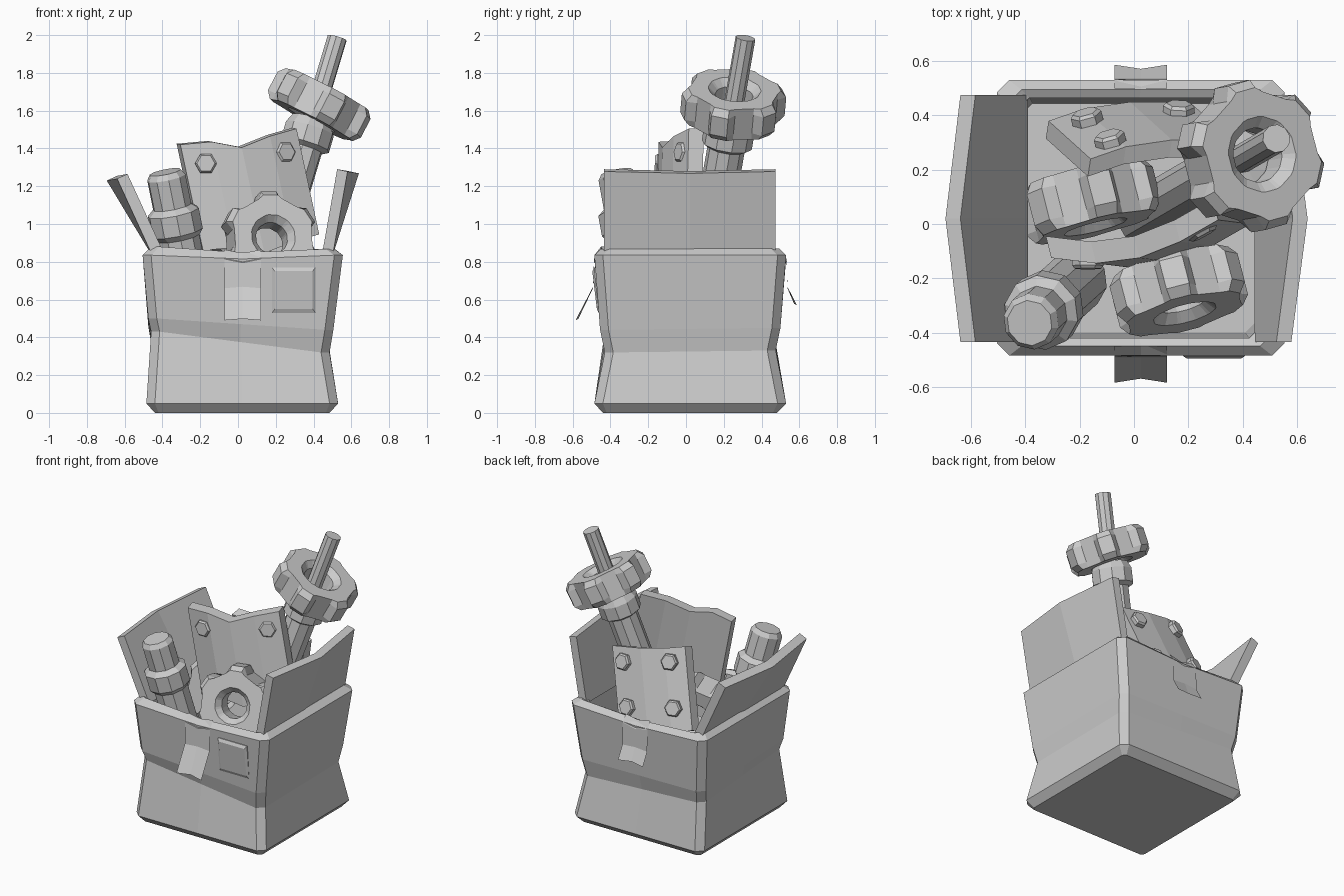
import bpy, bmesh, math
from mathutils import Vector, Matrix

if "Cube" in bpy.data.objects:
    bpy.data.objects.remove(bpy.data.objects["Cube"])


def make(name, verts, faces, matrix=None):
    me = bpy.data.meshes.new(name)
    bm = bmesh.new()
    vs = [bm.verts.new(v) for v in verts]
    for f in faces:
        bm.faces.new([vs[i] for i in f])
    bmesh.ops.recalc_face_normals(bm, faces=bm.faces)
    bm.to_mesh(me)
    bm.free()
    ob = bpy.data.objects.new(name, me)
    bpy.context.collection.objects.link(ob)
    if matrix:
        ob.matrix_world = matrix
    return ob


def loft(name, rings, matrix=None, caps=True, closed=False):
    """Skin a list of equal-length closed rings."""
    n = len(rings[0])
    verts = [v for r in rings for v in r]
    faces = []
    for a in range(len(rings) if closed else len(rings) - 1):
        b = (a + 1) % len(rings)
        for i in range(n):
            j = (i + 1) % n
            faces.append((a * n + i, a * n + j, b * n + j, b * n + i))
    if caps and not closed:
        faces.append(range(n))
        faces.append(range(len(verts) - n, len(verts)))
    return make(name, verts, faces, matrix)


def frame(origin, axis, spin=0):
    q = Vector(axis).to_track_quat('Z', 'Y')
    return Matrix.Translation(origin) @ q.to_matrix().to_4x4() @ Matrix.Rotation(spin, 4, 'Z')


def lathe(name, profile, origin, axis, sides):
    ang = [2 * math.pi * i / sides for i in range(sides)]
    rings = [[(r * math.cos(a), r * math.sin(a), z) for a in ang] for r, z in profile]
    return loft(name, rings, frame(origin, axis))


def gear(name, origin, axis, R, h, hole, spin=0.0, teeth=6):
    tooth = ((-.29, .83), (-.16, 1), (.16, 1), (.29, .83))
    pts = [(2 * math.pi * (t + a) / teeth, r) for t in range(teeth) for a, r in tooth]

    def outer(limit, z):  # limit cuts the tips back, giving chamfered teeth
        return [(min(r, limit) * R * math.cos(a), min(r, limit) * R * math.sin(a), z) for a, r in pts]

    def inner(rad, z):
        return [(rad * math.cos(a), rad * math.sin(a), z) for a, r in pts]
    rings = [inner(hole * .72, -h * .6), inner(hole, -h), outer(.89, -h), outer(1, -h * .6),
             outer(1, h * .6), outer(.89, h), inner(hole, h), inner(hole * .72, h * .6)]
    return loft(name, rings, frame(origin, axis, spin), closed=True)


def slab(name, top, down, thick):
    """Bent sheet: an edge polyline swept by down, thickened by thick."""
    d, t = Vector(down), Vector(thick)
    rings = [[Vector(p), Vector(p) + d, Vector(p) + d + t, Vector(p) + t] for p in top]
    return loft(name, rings)


def bolt(name, pos, axis):
    lathe(name, [(.058, -.03), (.058, .008), (.048, .02)], pos, axis, 6)


# Crumpled cardboard box: chamfered rings, pinched along a sloping crease
def box_ring(x0, x1, y0, y1, z, c=.045, dip=0):
    fl, fr, br, bl = z if isinstance(z, tuple) else (z,) * 4
    return [(x0 + c, y0, fl), ((x0 + x1) / 2, y0, (fl + fr) / 2 - dip), (x1 - c, y0, fr),
            (x1, y0 + c, fr), (x1, (y0 + y1) / 2, (fr + br) / 2), (x1, y1 - c, br),
            (x1 - c, y1, br), ((x0 + x1) / 2, y1, (br + bl) / 2 - dip), (x0 + c, y1, bl),
            (x0, y1 - c, bl), (x0, (y0 + y1) / 2, (bl + fl) / 2), (x0, y0 + c, fl)]


loft("cardboard_box", [
    box_ring(-.44, .485, -.44, .48, 0, .02),
    box_ring(-.485, .53, -.485, .53, .05),
    box_ring(-.46, .485, -.43, .475, (.43, .32, .33, .37)),
    box_ring(-.475, .505, -.455, .50, (.50, .44, .45, .46)),
    box_ring(-.505, .555, -.485, .53, .835, dip=.02),
    box_ring(-.46, .51, -.45, .495, (.88, .868, .87, .87), dip=.025),
    box_ring(-.43, .47, -.42, .465, .85, dip=.02),
    box_ring(-.42, .455, -.40, .445, .06)])

# Side flaps, creased outward at the middle
for side, edge, mid, foot, z in ((-1, -.585, -.64, -.39, 1.265), (1, .525, .585, .445, 1.29)):
    ys = (-.435, .02, .475)
    outer_off = Vector((.055 * side, 0, -.025 if side < 0 else -.012))
    rings = []
    for y, x in zip(ys, (edge, mid, edge)):
        a, b = Vector((x, y, z - (.01 if y == .02 else 0))), Vector((foot, y, .84))
        rings.append([a, b, b + outer_off, a + outer_off])
    loft("left_flap" if side < 0 else "right_flap", rings)

# Peeling tape ends (thin sheets)
for name, path in (("front_tape", ((-.45, .865), (-.487, .815), (-.492, .66), (-.585, .49))),
                   ("back_tape", ((.50, .865), (.533, .815), (.537, .66), (.587, .57)))):
    verts = []
    for i, (y, z) in enumerate(path):
        dy = .015 * (-1 if y > 0 else 1) if i == 3 else 0
        verts += [(-.072, y, z), (.025, y + dy, z - (.02 if i < 2 else -.008)), (.122, y, z)]
    make(name, verts, [(3 * r + c, 3 * r + c + 1, 3 * r + c + 4, 3 * r + c + 3)
                       for r in range(3) for c in range(2)])

# Raised label on the front
label = [[(.295 + sx * w, y - .012 * sz, .65 + sz * h) for sx, sz in
          ((-1, -1), (1, -1), (1, 1), (-1, 1))]
         for w, h, y in ((.115, .12, -.45), (.115, .12, -.474), (.10, .10, -.484))]
loft("front_label", label)

# Long shaft with collar, and the gear threaded on it
shaft_dir = Vector((.3, .175, 1)).normalized()
tip = Vector((.525, .315, 1.985))
lathe("shaft", [(.10, -1.75), (.10, -.62), (.135, -.60), (.135, -.51), (.11, -.46), (.053, -.45),
                (.053, 0)], tip, shaft_dir, 10)
gear("shaft_gear", (.43, .25, 1.632), (.46, .08, .88), .278, .092, .14, .09)

# Gears lying in the box
gear("front_gear", (.165, -.245, .91), (.24, -.92, .27), .26, .092, .12, .52)
gear("middle_gear", (-.165, .085, .80), (.24, -.95, .14), .26, .10, .12, .3)

# Cylinder with collar
lathe("canister", [(.115, -.9), (.115, -.36), (.14, -.33), (.14, -.22), (.105, -.19), (.105, -.03),
                   (.085, 0)], (-.385, -.365, 1.275), (-.2, -.18, 1), 10)

# Bent front plate
front_down = Vector((.12, -.015, -.56))
slab("front_plate", [(-.305, -.125, 1.42), (-.14, -.145, 1.435), (.02, -.125, 1.405),
                     (.17, -.065, 1.465), (.31, .015, 1.505)],
     front_down, (-.02, .08, .005))
for i, (p, n) in enumerate((((-.17, -.145, 1.32), (0, -1, .05)), ((.25, -.025, 1.38), (.48, -.88, .1)))):
    bolt(f"front_plate_bolt_{i}", p, n)

# Bent back plate leaning forward
back_down = Vector((-.155, .14, -.50))
slab("back_plate", [(-.16, .24, 1.315), (-.03, .285, 1.285), (.14, .31, 1.25), (.36, .31, 1.21)],
     back_down, (-.01, -.065, -.02))
for i, (p, n) in enumerate((((-.09, .315, 1.215), (-.25, .9, .3)), ((-.175, .395, .94), (-.25, .9, .3)),
                            ((.25, .35, 1.14), (.05, .9, .27)), ((.165, .425, .87), (.05, .9, .27)))):
    bolt(f"back_plate_bolt_{i}", p, n)
